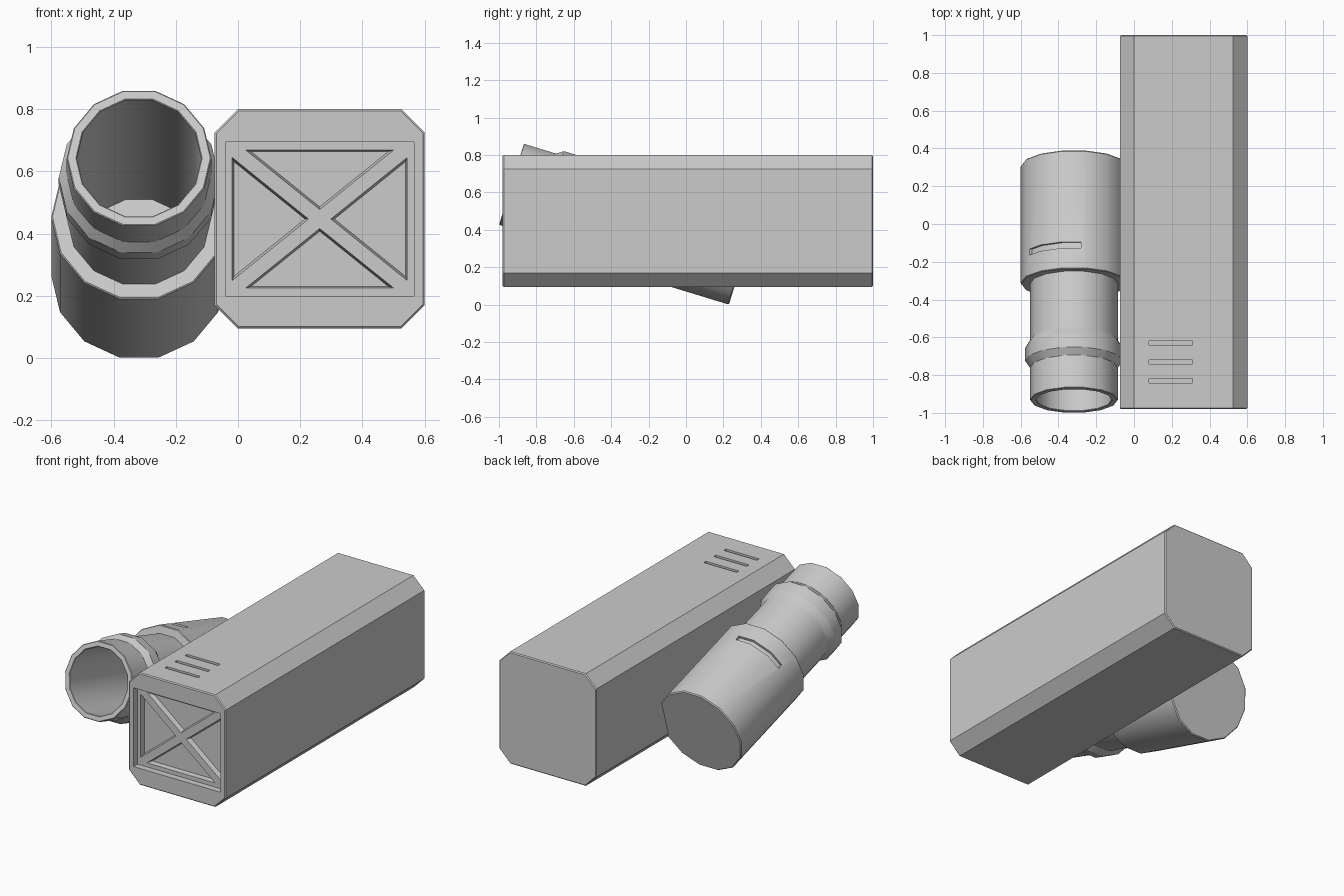
import bpy, bmesh
from math import radians, cos, sin, pi
from mathutils import Matrix

if "Cube" in bpy.data.objects:
    bpy.data.objects.remove(bpy.data.objects["Cube"])

N = 14                     # sides of the round parts
STEP = 2 * pi / N


def make_object(name, bm):
    bmesh.ops.recalc_face_normals(bm, faces=bm.faces[:])
    mesh = bpy.data.meshes.new(name)
    bm.to_mesh(mesh)
    bm.free()
    ob = bpy.data.objects.new(name, mesh)
    bpy.context.collection.objects.link(ob)
    return ob


def loft(name, rings):
    """Closed solid through rings of matching points, capped at both ends."""
    bm = bmesh.new()
    loops = [[bm.verts.new(p) for p in ring] for ring in rings]
    n = len(loops[0])
    for a, b in zip(loops, loops[1:]):
        for i in range(n):
            j = (i + 1) % n
            bm.faces.new((a[i], a[j], b[j], b[i]))
    bm.faces.new(loops[0])
    bm.faces.new(loops[-1])
    return make_object(name, bm)


def prism_y(name, outline, y0, y1, end_scale=1.0):
    """Extrude an x/z outline along y, optionally tapering the far end."""
    cx = sum(p[0] for p in outline) / len(outline)
    cz = sum(p[1] for p in outline) / len(outline)
    far = [(cx + (x - cx) * end_scale, y1, cz + (z - cz) * end_scale) for x, z in outline]
    return loft(name, [[(x, y0, z) for x, z in outline], far])


def rect(x0, x1, z0, z1):
    return [(x0, z0), (x1, z0), (x1, z1), (x0, z1)]


def apply_modifier(ob, mod):
    with bpy.context.temp_override(object=ob, active_object=ob, selected_objects=[ob]):
        bpy.ops.object.modifier_apply(modifier=mod.name)


def cut(ob, cutter):
    mod = ob.modifiers.new("cut", 'BOOLEAN')
    mod.operation = 'DIFFERENCE'
    mod.solver = 'EXACT'
    mod.object = cutter
    apply_modifier(ob, mod)
    bpy.data.objects.remove(cutter, do_unlink=True)


# Long chamfered housing
X0, X1, Z0, Z1, C = -0.075, 0.60, 0.095, 0.80, 0.075
FRONT, BACK = -0.98, 1.0
outline = [(X0 + C, Z0), (X1 - C, Z0), (X1, Z0 + C), (X1, Z1 - C),
           (X1 - C, Z1), (X0 + C, Z1), (X0, Z1 - C), (X0, Z0 + C)]
housing = prism_y("housing", outline, FRONT, BACK)
bev = housing.modifiers.new("bevel", 'BEVEL')
bev.width, bev.segments = 0.006, 1
bev.limit_method, bev.angle_limit = 'ANGLE', radians(60)
apply_modifier(housing, bev)

# Recessed front panel with four triangular pockets leaving a cross brace
D1, D2 = 0.04, 0.03
cut(housing, prism_y("panel_cutter", rect(-0.04, 0.565, 0.20, 0.695), FRONT - 0.1, FRONT + D1))
mx, mz = 0.2625, 0.447
for s in (1, -1):
    side = [(mx + s * 0.282, mz + 0.2), (mx + s * 0.282, mz - 0.2), (mx + s * 0.034, mz)]
    level = [(mx - 0.24, mz + s * 0.222), (mx + 0.24, mz + s * 0.222), (mx, mz + s * 0.029)]
    for tri in (side, level):
        cut(housing, prism_y("pocket_cutter", tri, FRONT + D1 - 0.005, FRONT + D1 + D2, 0.92))

# Three vent slots on the top
for y in (-0.63, -0.73, -0.83):
    cut(housing, prism_y("vent_cutter", rect(0.08, 0.31, Z1 - 0.015, Z1 + 0.1), y - 0.011, y + 0.011))

# Stepped tube with a collar and a deep bore: (radius, distance along the axis)
profile = [(0.276, 0), (0.282, 0.006), (0.282, 0.651), (0.278, 0.655), (0.2325, 0.655),
           (0.2325, 0.967), (0.258, 1.01), (0.258, 1.083), (0.2325, 1.12),
           (0.2325, 1.297), (0.229, 1.30), (0.203, 1.30), (0.20, 1.297), (0.198, 0.21)]
tube = loft("tube", [[(r * cos(i * STEP), r * sin(i * STEP), u) for i in range(N)]
                     for r, u in profile])


# Curved slot in the thick end of the tube, following its facets
def facet_radius(a, r):
    return r * cos(STEP / 2) / cos((a % STEP) - STEP / 2)


angles = [radians(82)] + [k * STEP for k in (4, 5)] + [radians(148)]
arc = [(facet_radius(a, 0.267), a) for a in angles] + [(0.33, a) for a in reversed(angles)]
slot = loft("slot_cutter", [[(r * cos(a), r * sin(a), u) for r, a in arc]
                            for u in (0.507, 0.541)])
cut(tube, slot)

# Tilt the tube so its mouth points forward and up
tube.data.transform(Matrix.Translation((-0.318, 0.31, 0.263)) @ Matrix.Rotation(radians(73), 4, 'X'))
with bpy.context.temp_override(object=tube, active_object=tube,
                               selected_objects=[tube], selected_editable_objects=[tube]):
    bpy.ops.object.shade_smooth_by_angle(angle=radians(29))
